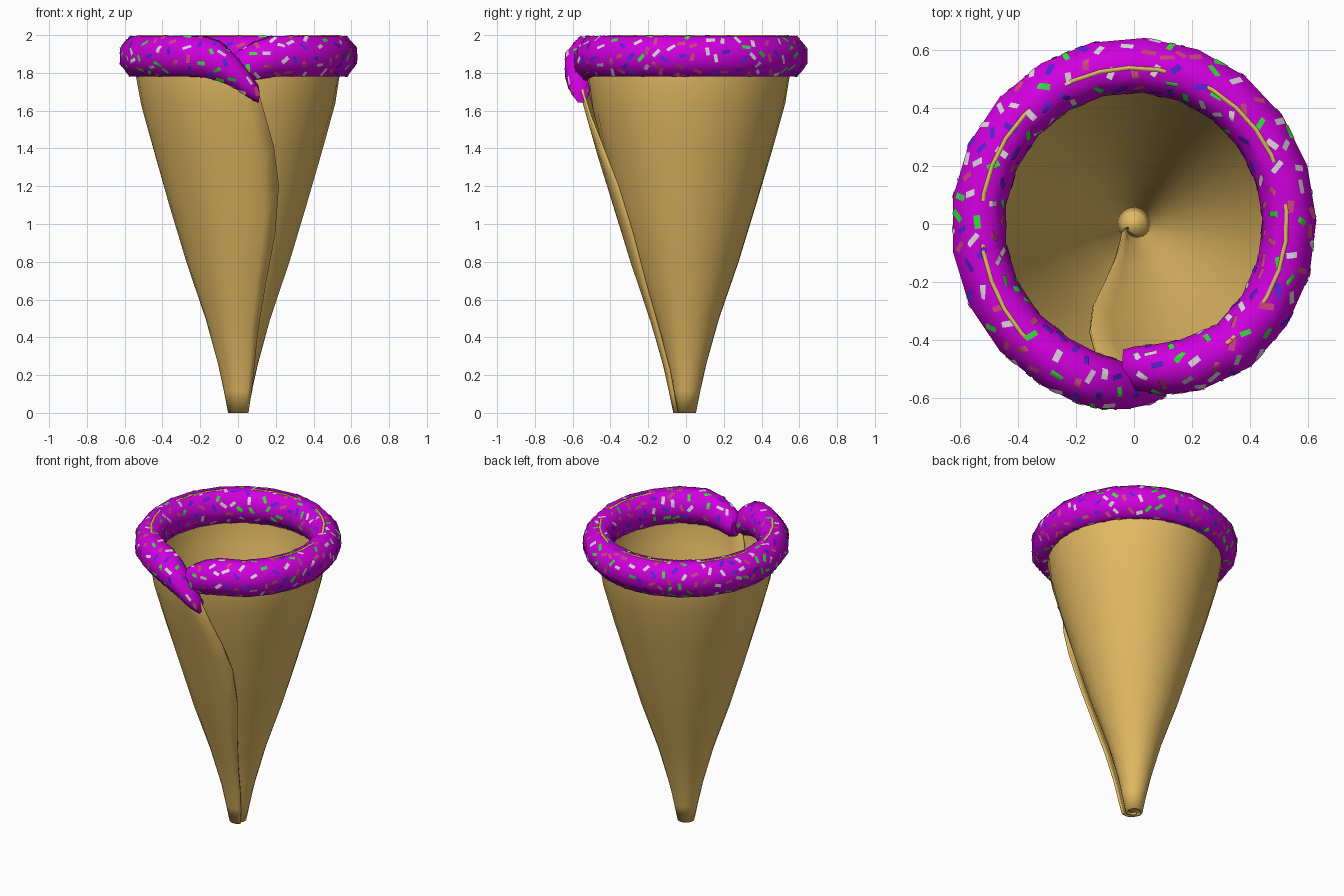
import bpy, bmesh, math, random
from mathutils import Vector, Matrix
from mathutils.bvhtree import BVHTree

if "Cube" in bpy.data.objects:
    bpy.data.objects.remove(bpy.data.objects["Cube"])

random.seed(11)


def mat(name, rgb):
    m = bpy.data.materials.new(name)
    m.diffuse_color = (*rgb, 1)
    m.use_nodes = True
    m.node_tree.nodes["Principled BSDF"].inputs["Base Color"].default_value = m.diffuse_color
    return m


def table(rows, x):
    """Linear interpolation in rows of (x, values...)."""
    if x <= rows[0][0]:
        return rows[0][1:]
    for a, b in zip(rows, rows[1:]):
        if x <= b[0]:
            f = (x - a[0]) / (b[0] - a[0])
            return [p + (q - p) * f for p, q in zip(a[1:], b[1:])]
    return rows[-1][1:]


def polar(deg, r, z):
    a = math.radians(deg)
    return Vector((0.98 * r * math.cos(a), r * math.sin(a), z))


def make(name, bm, mats, smooth=None):
    me = bpy.data.meshes.new(name)
    bm.to_mesh(me)
    bm.free()
    ob = bpy.data.objects.new(name, me)
    bpy.context.collection.objects.link(ob)
    for m in mats:
        me.materials.append(m)
    if smooth:
        bpy.ops.object.select_all(action='DESELECT')
        bpy.context.view_layer.objects.active = ob
        ob.select_set(True)
        bpy.ops.object.shade_smooth_by_angle(angle=math.radians(smooth))
    return ob


wafer = mat("wafer tan", (0.76, 0.49, 0.125))
icing = mat("icing purple", (0.64, 0.0, 0.74))
sprinkle_mats = [mat("sprinkle green", (0.04, 0.72, 0.05)),
                 mat("sprinkle white", (0.72, 0.68, 0.72)),
                 mat("sprinkle blue", (0.11, 0.015, 0.68)),
                 mat("sprinkle pink", (0.62, 0.06, 0.22))]

# Rolled wafer sheet: height -> radius, inner edge angle, outer edge angle
roll = [(0.0, 0.046, -160, 318), (0.12, 0.070, -145, 316), (0.25, 0.098, -128, 313),
        (0.5, 0.168, -118, 304), (0.8, 0.272, -117, 305), (1.1, 0.364, -117, 305),
        (1.45, 0.467, -110, 292), (1.66, 0.524, -102, 282), (1.8, 0.549, -96, 279),
        (2.0, 0.540, -94, 278)]

# Icing path: angle -> radius, height, section scale
path = [(-95, 0.495, 1.82, 0.60), (-90, 0.502, 1.83, 0.80), (-80, 0.514, 1.865, 0.93),
        (-68, 0.530, 1.89, 1.0), (-50, 0.552, 1.89, 1.0), (240, 0.555, 1.89, 1.0),
        (252, 0.560, 1.885, 1.0), (260, 0.563, 1.863, 0.96), (268, 0.565, 1.81, 0.82),
        (275, 0.567, 1.745, 0.65), (281, 0.568, 1.69, 0.42)]

# Cone: spiral sheet whose rim follows the icing and peeps out of its top
bm = bmesh.new()
cols, heights = 34, [0, 0.06, 0.13, 0.25, 0.4, 0.55, 0.7, 0.82, 0.91, 1.0]
grid = []
for i in range(cols + 1):
    u = i / cols
    rim_angle = -94 + 374 * u
    drop = table(path, rim_angle)[1] - 1.89
    top = (1.985 if i % 5 == 0 else 2.0) + drop * 1.3
    if i < 4 or i > 30:
        top -= 0.03
    col = []
    for h in heights:
        z = top * h
        r, a0, a1 = table(roll, z)
        tuck = min(0.024, r * 0.45)
        lift = min(0.028, r * 0.55)
        # inner lap tucks in, outer lap lifts out
        off = -tuck * max(0, 1 - u / 0.25) + lift * max(0, (u - 0.8) / 0.2)
        col.append(bm.verts.new(polar(a0 + (a1 - a0) * u, r + off, z)))
    grid.append(col)
for a, b in zip(grid, grid[1:]):
    for j in range(len(heights) - 1):
        bm.faces.new((a[j], b[j], b[j + 1], a[j + 1]))
# closed tip
bmesh.ops.create_circle(bm, cap_ends=True, segments=12, radius=0.046,
                        matrix=Matrix.Translation((0, 0, 0.02)))
cone = make("wafer_cone", bm, [wafer], 50)
sol = cone.modifiers.new("thickness", 'SOLIDIFY')
sol.thickness = 0.014
sol.offset = 0

# Icing rim: low-sided tube swept along the path
section = [(0.091, -0.040), (0.091, 0.040), (0.034, 0.106), (-0.045, 0.106),
           (-0.085, 0.050), (-0.098, 0.0), (-0.092, -0.050), (-0.040, -0.109),
           (0.038, -0.109)]
angles = [-95, -90, -80, -68] + [-50 + 290 * k / 17 for k in range(18)] \
    + [252, 260, 268, 275, 281]
bm = bmesh.new()
rings = []
for a in angles:
    r, z, s = table(path, a)
    rings.append([bm.verts.new(polar(a, r + s * p, z + s * q)) for p, q in section])
for a, b in zip(rings, rings[1:]):
    for k in range(len(section)):
        n = (k + 1) % len(section)
        bm.faces.new((a[k], b[k], b[n], a[n]))
bm.faces.new(rings[0])
bm.faces.new(rings[-1])
bmesh.ops.recalc_face_normals(bm, faces=bm.faces[:])

# Sprinkle spots: random points on the icing, kept apart from each other
bm.normal_update()
tree = BVHTree.FromBMesh(bm)
quads = [f for f in bm.faces if len(f.verts) == 4]
areas = [f.calc_area() for f in quads]
spots = []
for f in random.choices(quads, weights=areas, k=5000):
    p = [v.co for v in f.verts]
    s, t = random.random(), random.random()
    c = p[0].lerp(p[1], s).lerp(p[3].lerp(p[2], s), t)
    if len(spots) < 420 and all((c - o[0]).length > 0.05 for o in spots):
        spots.append((c, f.normal.copy(), (p[1] - p[0]).normalized()))
make("icing_rim", bm, [icing], 60)

# Sprinkles: thin strips laid on the icing and bent over its edges
bm = bmesh.new()
for c, n, d in spots:
    turn = random.uniform(0, math.pi)
    x = (d * math.cos(turn) + n.cross(d) * math.sin(turn)) * random.uniform(0.019, 0.026)
    y = n.cross(x).normalized() * random.uniform(0.009, 0.0115)
    rows = []
    for i in range(5):
        row = []
        for j in (-1, 0, 1):
            hit, hn, _, _ = tree.find_nearest(c + x * (i / 2 - 1) + y * j)
            row.append(bm.verts.new(hit + (hn + n).normalized() * 0.003))
        rows.append(row)
    colour = random.randrange(4)
    for a, b in zip(rows, rows[1:]):
        for j in range(2):
            f = bm.faces.new((a[j], b[j], b[j + 1], a[j + 1]))
            f.material_index = colour
make("sprinkles", bm, sprinkle_mats, 60)
